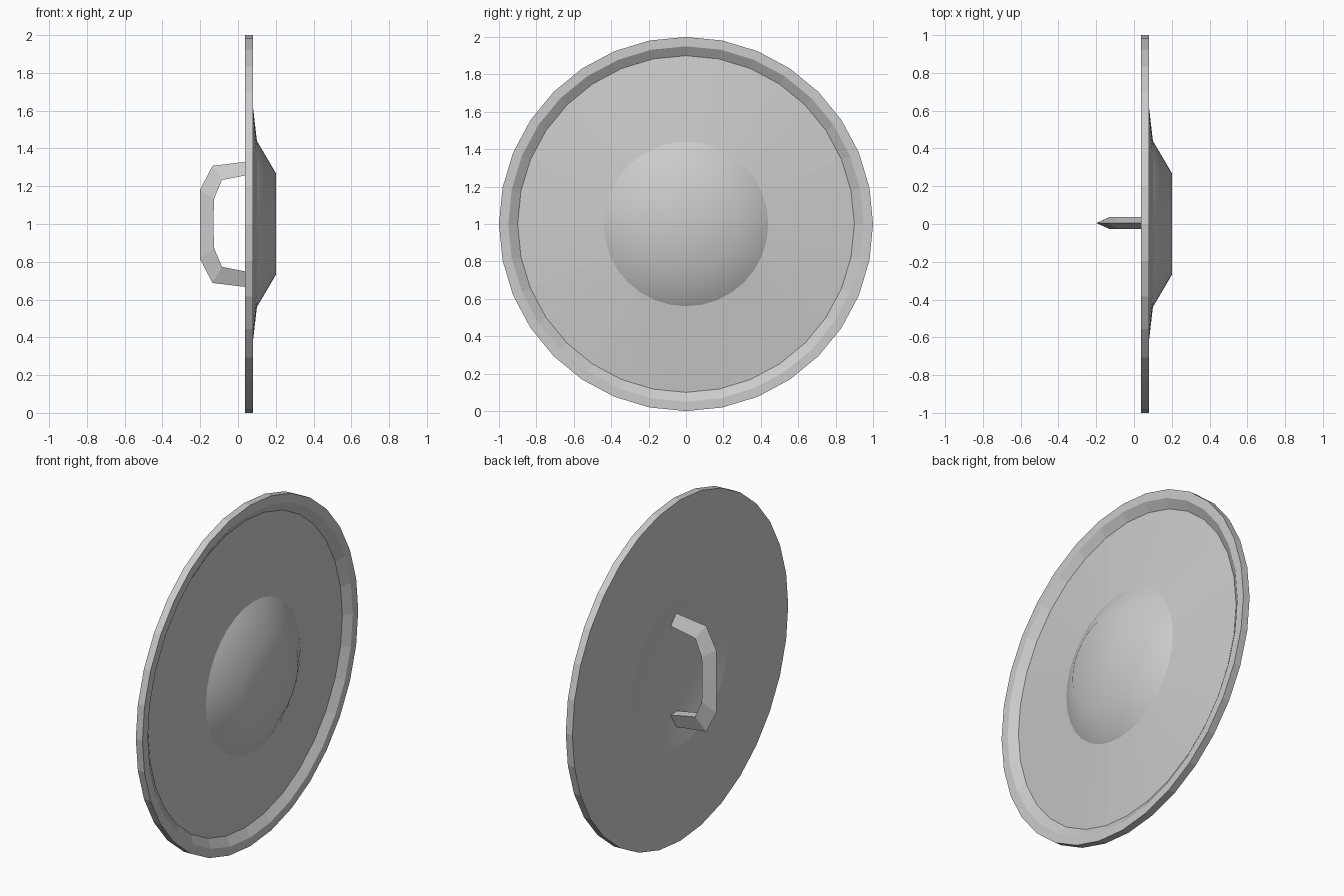
import bpy, bmesh, math

if "Cube" in bpy.data.objects:
    bpy.data.objects.remove(bpy.data.objects["Cube"])

SIDES = 32
CENTRE_Z = 1.0


def finish(name, bm):
    bmesh.ops.recalc_face_normals(bm, faces=bm.faces[:])
    mesh = bpy.data.meshes.new(name)
    bm.to_mesh(mesh)
    bm.free()
    obj = bpy.data.objects.new(name, mesh)
    bpy.context.collection.objects.link(obj)
    return obj


def lathe_x(name, profile, smooth_spans):
    """Revolve (radius, x) points around the x axis through the shield centre."""
    bm = bmesh.new()
    rings = []
    for r, x in profile:
        if r == 0:
            rings.append([bm.verts.new((x, 0, CENTRE_Z))] * SIDES)
            continue
        ring = []
        for i in range(SIDES):
            a = 2 * math.pi * i / SIDES
            ring.append(bm.verts.new((x, r * math.sin(a), CENTRE_Z + r * math.cos(a))))
        rings.append(ring)
    for s, (a, b) in enumerate(zip(rings, rings[1:])):
        for i in range(SIDES):
            j = (i + 1) % SIDES
            corners = list(dict.fromkeys((a[i], a[j], b[j], b[i])))
            bm.faces.new(corners).smooth = s in smooth_spans
    return finish(name, bm)


# Shield: domed boss, conical plate, raised rim, flat back with shallow hollow
lathe_x("round_shield",
        [(0, 0.20), (0.27, 0.20), (0.44, 0.10),
         (0.90, 0.047), (0.95, 0.08), (1.0, 0.08), (1.0, 0.037),
         (0.44, 0.037), (0.35, 0.055), (0.25, 0.078), (0, 0.09)],
        smooth_spans={0, 1, 7, 8, 9})

# Grip: triangular bar with its ridge on the outside, (x, z offset) per station
outer = [(0.07, 0.335), (-0.135, 0.31), (-0.20, 0.185), (-0.20, 0.0)]
inner = [(0.08, 0.262), (-0.085, 0.23), (-0.127, 0.13), (-0.13, 0.0)]
stations = list(zip(outer, inner))
stations += [((o[0], -o[1]), (n[0], -n[1])) for o, n in reversed(stations[:-1])]

bm = bmesh.new()
sections = []
for (ox, oz), (ix, iz) in stations:
    sections.append([bm.verts.new((ox, 0.005, CENTRE_Z - 0.002 + oz)),
                     bm.verts.new((ix, 0.036, CENTRE_Z + 0.003 + iz)),
                     bm.verts.new((ix, -0.026, CENTRE_Z + 0.003 + iz))])
for a, b in zip(sections, sections[1:]):
    for k in range(3):
        m = (k + 1) % 3
        bm.faces.new((a[k], a[m], b[m], b[k]))
bm.faces.new(sections[0])
bm.faces.new(sections[-1])
finish("grip_handle", bm)
